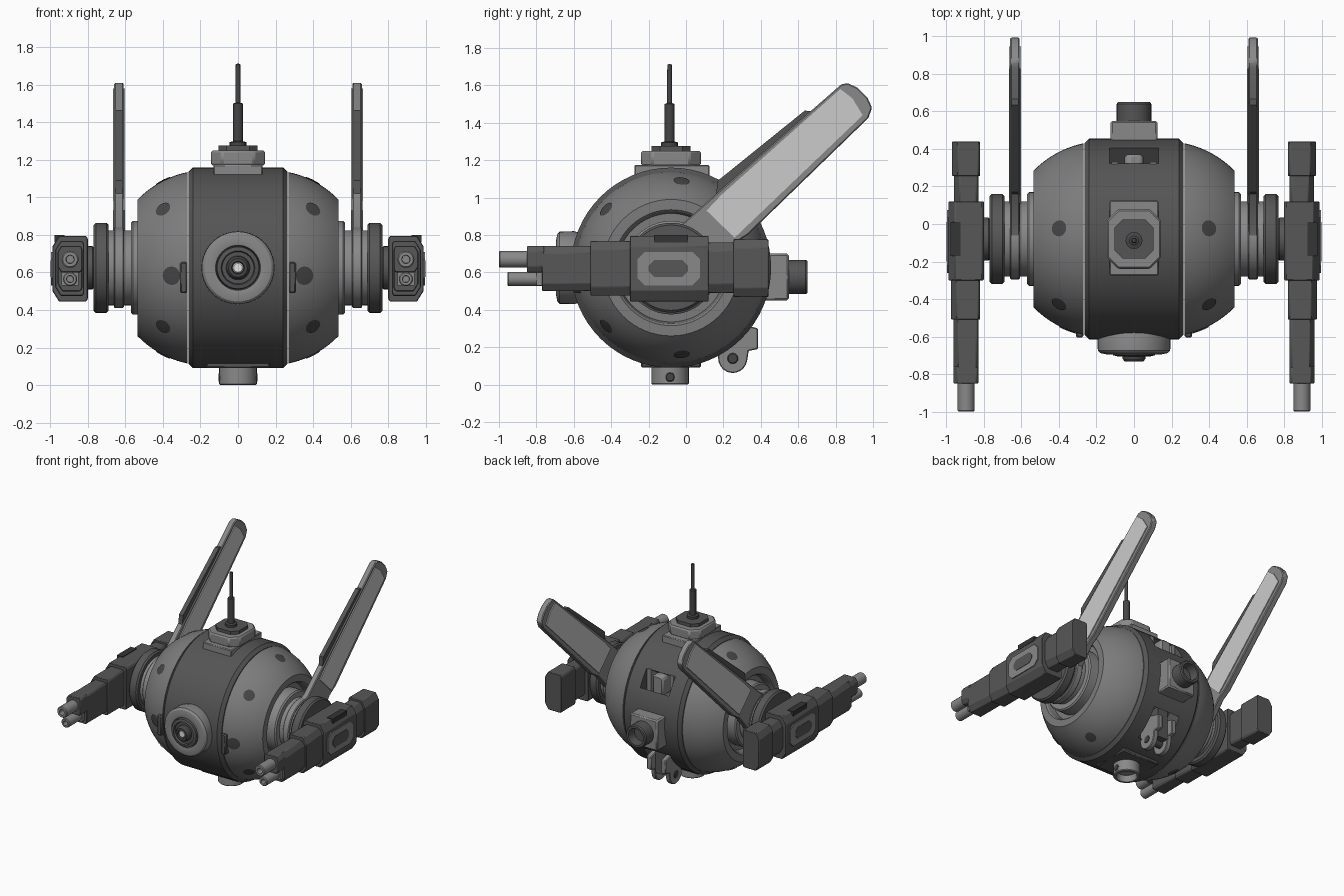
import bpy, bmesh, math
from mathutils import Matrix, Vector

if "Cube" in bpy.data.objects:
    bpy.data.objects.remove(bpy.data.objects["Cube"])

CY, CZ = -0.08, 0.625          # body axis position


def mat(name, v):
    m = bpy.data.materials.new(name)
    m.diffuse_color = (v, v, v, 1)
    m.use_nodes = True
    m.node_tree.nodes["Principled BSDF"].inputs["Base Color"].default_value = m.diffuse_color
    return m


SHELL = mat("shell_grey", 0.20)
TRIM = mat("trim_grey", 0.25)
DARK = mat("band_dark_grey", 0.09)
ARM = mat("arm_dark_grey", 0.095)
SPOT = mat("spot_charcoal", 0.06)
DEEP = mat("recess_black", 0.035)
PALE = mat("panel_pale_grey", 0.60)
WHITE = mat("lens_white", 0.9)


def finish(name, bm, m, mirror=False, bevel=0):
    bmesh.ops.recalc_face_normals(bm, faces=bm.faces)
    me = bpy.data.meshes.new(name)
    bm.to_mesh(me)
    bm.free()
    me.materials.append(m)
    ob = bpy.data.objects.new(name, me)
    bpy.context.collection.objects.link(ob)
    if bevel:
        b = ob.modifiers.new("bevel", 'BEVEL')
        b.width, b.segments, b.limit_method = bevel, 1, 'ANGLE'
    if mirror:
        ob.modifiers.new("mirror", 'MIRROR')
    return ob


def place(axis, t, p, q):
    return {'x': (t, p, q), 'y': (p, t, q), 'z': (p, q, t)}[axis]


def prism(name, pts, a, b, axis, m, mirror=False, bevel=0):
    bm = bmesh.new()
    lo = [bm.verts.new(place(axis, a, p, q)) for p, q in pts]
    hi = [bm.verts.new(place(axis, b, p, q)) for p, q in pts]
    bm.faces.new(lo)
    bm.faces.new(hi)
    n = len(pts)
    for i in range(n):
        j = (i + 1) % n
        bm.faces.new((lo[i], lo[j], hi[j], hi[i]))
    return finish(name, bm, m, mirror, bevel)


def lathe(name, prof, axis, c, m, n=32, mirror=False):
    """Revolve (position along axis, radius) pairs around an axis through c."""
    bm = bmesh.new()
    rings = []
    for t, r in prof:
        k = 1 if r == 0 else n
        rings.append([bm.verts.new(place(axis, t, c[0] + r * math.cos(2 * math.pi * i / n),
                                         c[1] + r * math.sin(2 * math.pi * i / n)))
                      for i in range(k)])
    for u, v in zip(rings, rings[1:]):
        for i in range(n):
            j = (i + 1) % n
            q = [u[i % len(u)], u[j % len(u)], v[j % len(v)], v[i % len(v)]]
            q = list(dict.fromkeys(q))
            if len(q) > 2:
                bm.faces.new(q)
    return finish(name, bm, m, mirror)


def cyl(name, a, b, r, axis, c, m, n=24, mirror=False, ch=0.006):
    return lathe(name, [(a, 0), (a, r - ch), (a + ch, r), (b - ch, r), (b, r - ch), (b, 0)],
                 axis, c, m, n, mirror)


def rect(p0, p1, q0, q1, c=0.0):
    """Rectangle outline with optional cut corners."""
    if not c:
        return [(p0, q0), (p1, q0), (p1, q1), (p0, q1)]
    return [(p0 + c, q0), (p1 - c, q0), (p1, q0 + c), (p1, q1 - c),
            (p1 - c, q1), (p0 + c, q1), (p0, q1 - c), (p0, q0 + c)]


AX = (CY, CZ)

# --- central band with two rear recesses
band = lathe("body_band", [(-.265, 0), (-.265, .51), (-.24, .535), (.24, .535),
                           (.265, .51), (.265, 0)], 'x', AX, DARK, 64)
for deg, half, w in ((33, .075, .13), (-45, .13, .12)):
    bm = bmesh.new()
    bmesh.ops.create_cube(bm, size=1, matrix=Matrix.Translation((0, CY, CZ)) @
                          Matrix.Rotation(math.radians(deg), 4, 'X') @
                          Matrix.Translation((0, .52, 0)) @
                          Matrix.Diagonal((2 * w, .28, 2 * half, 1)))
    cutter = finish("recess_cutter", bm, DEEP)
    cutter.hide_render = True
    mod = band.modifiers.new("cut", 'BOOLEAN')
    mod.operation, mod.object, mod.solver = 'DIFFERENCE', cutter, 'EXACT'
    bpy.context.view_layer.objects.active = band
    bpy.ops.object.modifier_apply(modifier="cut")
    bpy.data.objects.remove(cutter)

# --- domed side shells with a recessed socket
X0, RS = .163, .521


def shell_r(x):
    return math.sqrt(RS * RS - (x - X0) ** 2)


dome = [(.27 + .265 * i / 10, shell_r(.27 + .265 * i / 10)) for i in range(11)]
lathe("side_shell", [(.27, .40)] + dome + [(.535, .31), (.525, .30), (.47, .29), (.47, .2)],
      'x', AX, SHELL, 64, True)


# --- painted spots that follow the dome
def spot(name, x, deg, r, m, flat=1.0):
    bm = bmesh.new()
    rows = []
    R = shell_r(x)
    for k in range(4):
        row = []
        for i in range(16):
            a = 2 * math.pi * i / 16
            px = x + r * k / 3 * math.cos(a) * .9
            th = math.radians(deg) + flat * r * k / 3 * math.sin(a) / R
            rr = shell_r(px) + .005
            row.append(bm.verts.new((px, CY - rr * math.cos(th), CZ + rr * math.sin(th))))
            if k == 0:
                break
        rows.append(row)
    for u, v in zip(rows, rows[1:]):
        for i in range(16):
            j = (i + 1) % 16
            bm.faces.new(list(dict.fromkeys([u[i % len(u)], u[j % len(u)], v[j], v[i]])))
    finish(name, bm, m, True)


for deg in (42, 97, -42, -97):
    spot("shell_spot", .40, deg, .043, SPOT)
spot("vent_spot", .355, -5, .052, SPOT, .95)
prism("vent_block", rect(.27, .31, .49, .655), -.605, -.54, 'y', DARK, True, .008)

# --- shoulder joints
lathe("shoulder_hub", [(.45, 0), (.45, .25), (.56, .25), (.57, .24), (.57, .20),
                       (.69, .20), (.69, 0)], 'x', AX, TRIM, 48, True)
cyl("shoulder_disc", .69, .77, .24, 'x', AX, ARM, 48, True, .012)
cyl("shoulder_pin", .77, .81, .115, 'x', AX, ARM, 32, True)

# --- wings
cyl("wing_root_disc", .608, .662, .215, 'x', AX, TRIM, 48, True)
wing = [(-.17, .80), (-.03, .85), (.15, 1.01), (.83, 1.605), (.865, 1.612), (.92, 1.585), (.97, 1.535),
        (.995, 1.48), (.975, 1.425), (.33, .80), (.25, .75), (.12, .60), (-.08, .45)]
prism("wing_frame", wing, .61, .66, 'x', TRIM, True, .006)
panel = [(.11, .93), (.19, 1.015), (.825, 1.58), (.89, 1.53), (.945, 1.44), (.26, .785)]
for a in (.603, .66):
    prism("wing_panel", panel, a, a + .007, 'x', PALE, True)
prism("wing_edge_fin", [(.16, 1.01), (.17, 1.09), (.635, 1.465), (.68, 1.46)],
      .617, .653, 'x', DARK, True)


# --- arms: stepped blocks with cut outer corners
def arm_block(name, y0, y1, x0, x1, z0, z1, c, m=ARM):
    pts = [(x0 + .01, z0), (x1 - c, z0), (x1, z0 + 1.6 * c), (x1, z1 - 1.6 * c),
           (x1 - c, z1), (x0 + .01, z1), (x0, z1 - .015), (x0, z0 + .015)]
    prism(name, pts, y0, y1, 'y', m, True, .004)


arm_block("arm_core", -.30, .12, .80, .99, .445, .795, .036)
arm_block("arm_fore", -.51, -.29, .82, .975, .475, .768, .03)
arm_block("arm_neck", .11, .27, .83, .96, .49, .76, .03)
arm_block("arm_rear_cap", .255, .44, .82, .97, .468, .778, .03)
arm_block("arm_muzzle", -.77, -.50, .83, .962, .50, .742, .025)
arm_block("arm_muzzle_top", -.85, -.76, .83, .962, .60, .742, .02)
prism("arm_muzzle_bracket", rect(.85, .94, .53, .60), -.80, -.76, 'y', TRIM, True)
prism("arm_top_plate", rect(.925, .978, -.17, .01), .76, .800, 'z', DEEP, True)
prism("arm_badge", rect(-.26, .075, .53, .71, .04), .985, .997, 'x', TRIM, True)
prism("arm_badge_inset", rect(-.20, .01, .575, .665, .03), .995, 1.0, 'x', ARM, True)
for z, y, r in ((.67, -1.0, .045), (.565, -.955, .038)):
    lathe("arm_barrel", [(-.74, 0), (-.74, r), (y + .006, r), (y, r - .006), (y, r * .5),
                         (y + .05, r * .45), (y + .05, 0)], 'y', (.895, z), TRIM, 20, True)

# --- front eye
F = (0, CZ)
lathe("eye_housing", [(-.50, .17), (-.60, .195), (-.675, .193), (-.688, .18), (-.695, .145),
                      (-.69, .12), (-.66, .115), (-.66, 0)], 'y', F, TRIM, 40)
lathe("eye_ring", [(-.65, .118), (-.70, .112), (-.705, .09), (-.69, .085), (-.69, 0)],
      'y', F, DARK, 32)
lathe("eye_barrel", [(-.68, .065), (-.72, .06), (-.732, .05), (-.732, .034), (-.715, .03),
                     (-.715, 0)], 'y', F, SPOT, 24)
cyl("eye_lens", -.726, -.70, .029, 'y', F, WHITE, 20)

# --- top mount and antenna
prism("top_mount_base", rect(-.13, .13, -.275, .125), 1.07, 1.175, 'z', TRIM, False, .006)
prism("top_mount_plate", rect(-.145, .145, -.24, .08, .06), 1.17, 1.25, 'z', TRIM, False, .01)
prism("top_mount_cap", rect(-.105, .105, -.185, .025, .045), 1.24, 1.276, 'z', DARK)
lathe("antenna", [(1.27, .045), (1.295, .045), (1.30, .026), (1.50, .026), (1.505, .014),
                  (1.71, .012), (1.715, 0)], 'z', (0, -.088), SPOT, 16)

# --- rear thruster
prism("rear_block", rect(-.125, .125, .45, .70), .36, .55, 'y', TRIM, False, .01)
lathe("rear_nozzle", [(.53, .092), (.64, .092), (.65, .085), (.65, .068), (.58, .06),
                      (.58, 0)], 'y', (0, .575), DARK, 28)

# --- bottom port
prism("bottom_plate", rect(-.17, .17, -.24, .08), .09, .14, 'z', DARK, False, .008)
lathe("bottom_port", [(.15, .10), (.006, .10), (0, .094), (0, .078), (.05, .07), (.05, 0)],
      'z', (0, -.085), TRIM, 28)
for deg in (-80, 100):
    a = math.radians(deg)
    cyl("port_bolt", .087 if deg > 0 else -.104, .104 if deg > 0 else -.087, .026, 'x',
        (-.085, .04), SPOT, 12)

# --- hanging rear tool in the lower recess
arc = [(.25 + .078 * math.cos(math.radians(a)), .14 + .078 * math.sin(math.radians(a)))
       for a in range(180, 351, 17)]
cheek = arc + [(.335, .18), (.385, .19), (.385, .30), (.31, .32), (.19, .36), (.172, .22)]
prism("tool_cheek", cheek, .045, .085, 'x', TRIM, True, .005)
prism("tool_core", rect(.20, .33, .15, .40), -.046, .046, 'x', DARK)
cyl("tool_pivot", -.09, .09, .03, 'x', (.25, .14), SPOT, 16)

# --- small sensor in the upper recess
prism("recess_sensor", rect(-.05, .05, .80, .97, .02), .25, .37, 'y', TRIM, False, .015)
prism("recess_rail", rect(.085, .12, .80, .98), .22, .33, 'y', TRIM, True)

bpy.ops.object.select_all(action='SELECT')
bpy.context.view_layer.objects.active = band
bpy.ops.object.shade_smooth_by_angle(angle=math.radians(30))
